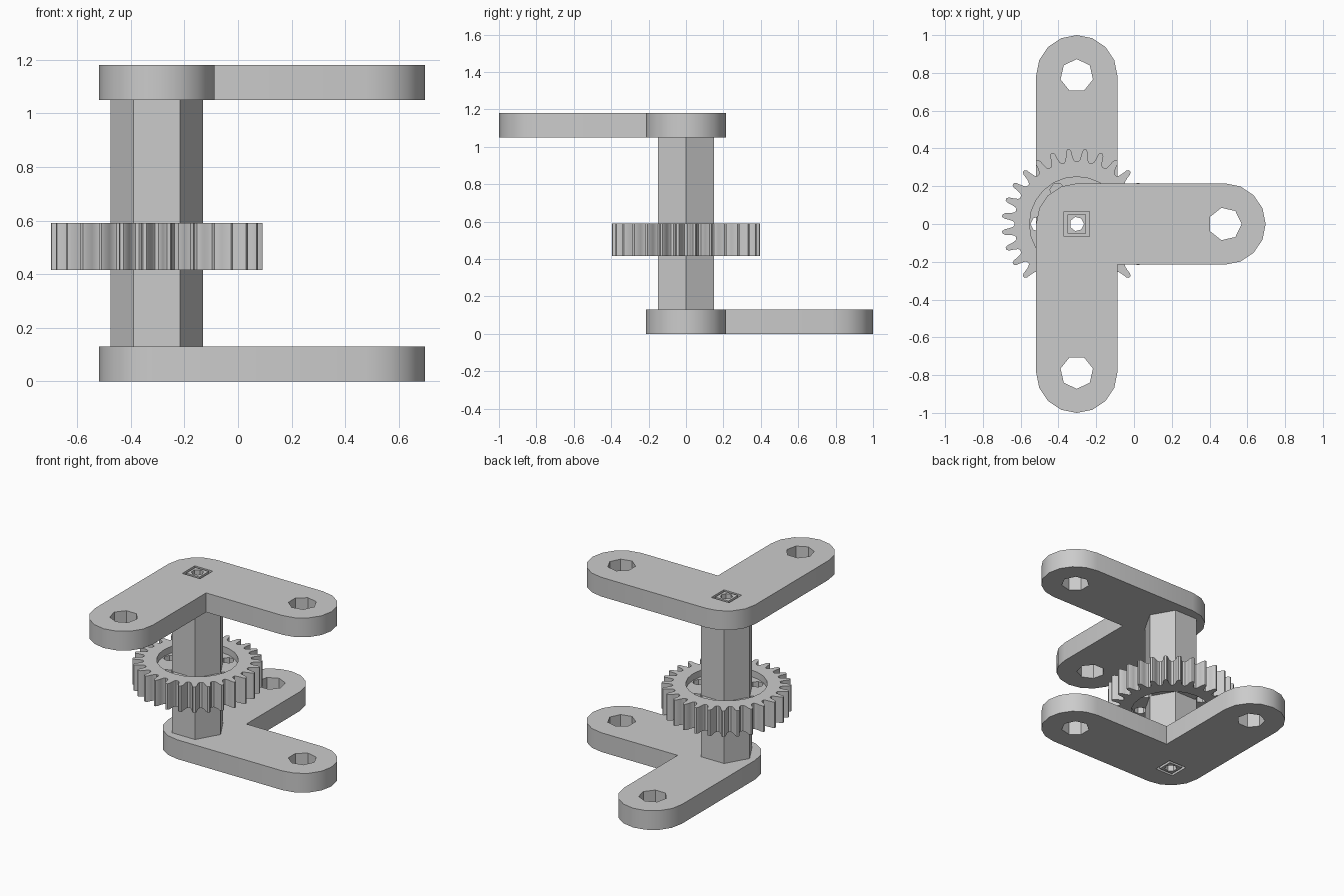
import bpy, bmesh
from math import cos, sin, pi, radians

if "Cube" in bpy.data.objects:
    bpy.data.objects.remove(bpy.data.objects["Cube"], do_unlink=True)

AXIS_X = -0.303           # shaft axis
ARM, HALF = 0.785, 0.215  # arm length and half width
THICK, TOP = 0.13, 1.18   # plate thickness and total height
HEX_R, BORE_R = 0.173, 0.038

grey = bpy.data.materials.new("plain grey")
grey.use_nodes = True
grey.diffuse_color = (0.6, 0.6, 0.6, 1)
grey.node_tree.nodes["Principled BSDF"].inputs["Base Color"].default_value = (0.6, 0.6, 0.6, 1)


def polar(r, deg, cx=0, cy=0):
    return (cx + r * cos(radians(deg)), cy + r * sin(radians(deg)))


def ring(r, sides, start=0, cx=0, cy=0):
    return [polar(r, start + 360 * i / sides, cx, cy) for i in range(sides)]


def arc(r, a, b, steps, cx=0, cy=0):
    return [polar(r, a + (b - a) * i / steps, cx, cy) for i in range(steps + 1)]


def prism(name, loops, z0, z1):
    """Extruded flat shape: the first loop is the outline, the others are holes."""
    curve = bpy.data.curves.new(name + "_profile", 'CURVE')
    curve.dimensions = '2D'
    curve.fill_mode = 'BOTH'
    curve.extrude = (z1 - z0) / 2
    for loop in loops:
        spline = curve.splines.new('POLY')
        spline.points.add(len(loop) - 1)
        for point, (x, y) in zip(spline.points, loop):
            point.co = (x, y, 0, 1)
        spline.use_cyclic_u = True
    helper = bpy.data.objects.new(name + "_profile", curve)
    bpy.context.collection.objects.link(helper)
    bpy.context.view_layer.update()
    graph = bpy.context.evaluated_depsgraph_get()
    mesh = bpy.data.meshes.new_from_object(helper.evaluated_get(graph))
    bpy.data.objects.remove(helper, do_unlink=True)
    bpy.data.curves.remove(curve)

    bm = bmesh.new()
    bm.from_mesh(mesh)
    bmesh.ops.remove_doubles(bm, verts=bm.verts, dist=1e-5)
    bmesh.ops.recalc_face_normals(bm, faces=bm.faces)
    bm.to_mesh(mesh)
    bm.free()
    mesh.name = name
    mesh.materials.clear()
    mesh.materials.append(grey)
    obj = bpy.data.objects.new(name, mesh)
    obj.location = (AXIS_X, 0, (z0 + z1) / 2)
    bpy.context.collection.objects.link(obj)
    bpy.ops.object.select_all(action='DESELECT')
    obj.select_set(True)
    bpy.context.view_layer.objects.active = obj
    bpy.ops.object.shade_smooth_by_angle(angle=radians(30))
    return obj


def square(half):
    return ring(half * 2 ** 0.5, 4, 45)


# Two L-shaped plates with rounded ends, the upper one mirrored in y
plate = (arc(HALF, -90, 90, 8, ARM, 0) + [(HALF, HALF)]
         + arc(HALF, 0, 180, 8, 0, ARM) + arc(HALF, 180, 270, 4))
plate_loops = [plate, ring(0.088, 7, 0, ARM, 0), ring(0.088, 7, 90, 0, ARM), square(0.067)]
prism("lower_plate", plate_loops, 0, THICK)
mirrored = [[(x, -y) for x, y in reversed(loop)] for loop in plate_loops]
prism("upper_plate", mirrored, TOP - THICK, TOP)

# Hexagonal column with square pegs, bored through
bore = ring(BORE_R, 7)
prism("hex_column", [ring(HEX_R, 6), bore], THICK, TOP - THICK)
prism("lower_peg", [square(0.05), bore], 0, THICK)
prism("upper_peg", [square(0.05), bore], TOP - THICK, TOP)

# Toothed rim: half a tooth profile, mirrored and repeated
TEETH = 28
half_tooth = [(5.2, 0.33), (3.9, 0.338), (2.8, 0.36), (2.1, 0.385), (0.9, 0.397)]
tooth = [(-a, r) for a, r in half_tooth] + half_tooth[::-1]
teeth = [polar(r, (i + 0.5) * 360 / TEETH + a) for i in range(TEETH) for a, r in tooth]
prism("gear_rim", [teeth, ring(0.25, 24)], 0.415, 0.59)

# Recessed web with lightening holes
holes = [ring(0.04, 7, 60 * i, *polar(0.205, 60 * i)) for i in range(6)]
prism("gear_web", [ring(0.252, 24), ring(0.12, 6)] + holes, 0.46, 0.545)
